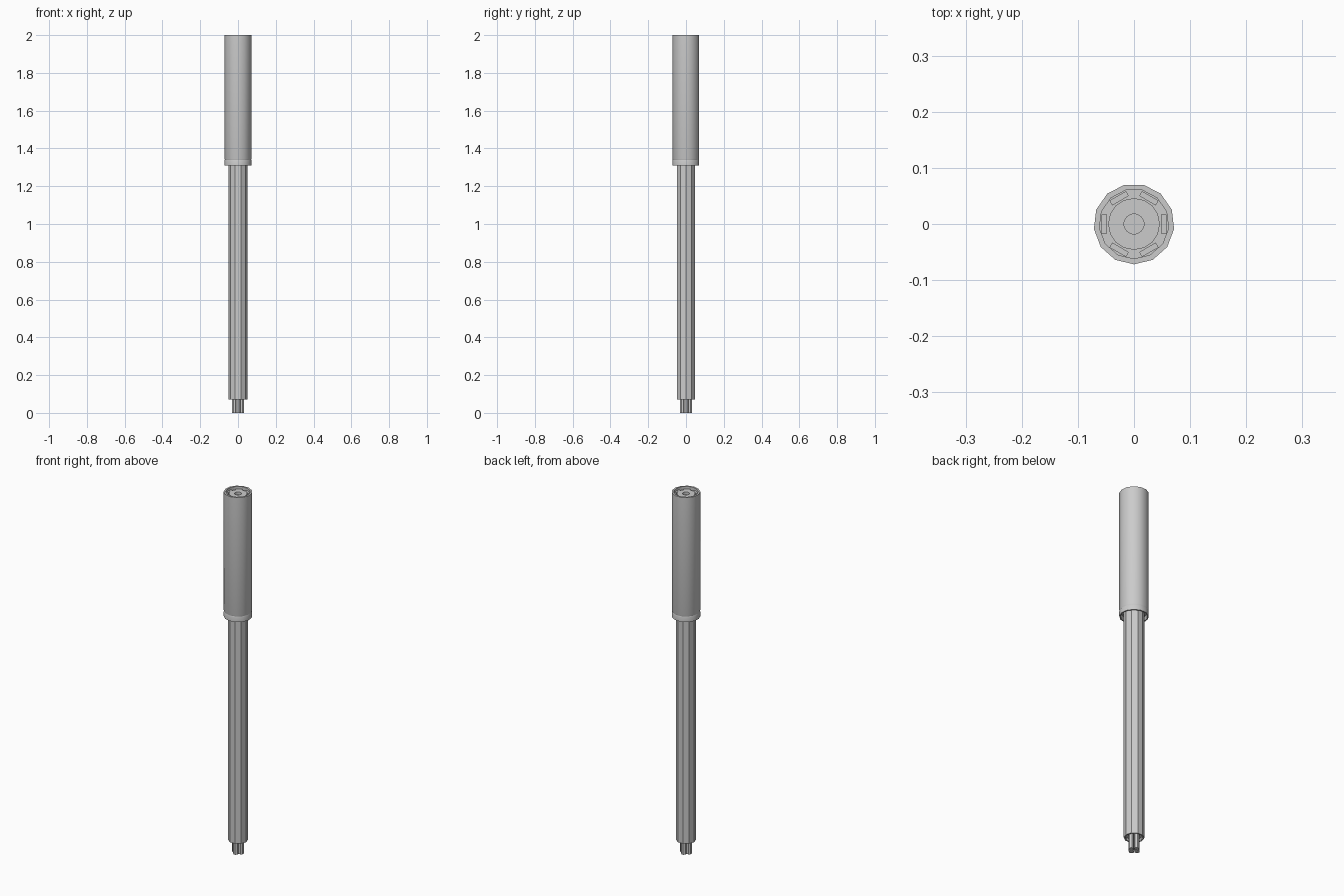
import bpy, bmesh, math
from mathutils import Matrix

cube = bpy.data.objects.get("Cube")
if cube:
    bpy.data.objects.remove(cube, do_unlink=True)

grey = bpy.data.materials.new("plain grey")
grey.use_nodes = True
colour = (0.6, 0.6, 0.6, 1)
grey.diffuse_color = colour
grey.node_tree.nodes["Principled BSDF"].inputs["Base Color"].default_value = colour


def finish(name, bm):
    """Turn a bmesh into a named, shaded object."""
    bmesh.ops.recalc_face_normals(bm, faces=bm.faces)
    mesh = bpy.data.meshes.new(name)
    bm.to_mesh(mesh)
    bm.free()
    mesh.materials.append(grey)
    obj = bpy.data.objects.new(name, mesh)
    bpy.context.collection.objects.link(obj)
    bpy.ops.object.select_all(action="DESELECT")
    obj.select_set(True)
    bpy.context.view_layer.objects.active = obj
    bpy.ops.object.shade_smooth_by_angle(angle=math.radians(30))
    return obj


def lathe(name, profile, sides, start=0.0, centre=(0, 0)):
    """Revolve (radius, height) points that begin and end on the axis."""
    bm = bmesh.new()
    cx, cy = centre
    rings = []
    for r, z in profile:
        if r == 0:
            rings.append([bm.verts.new((cx, cy, z))] * sides)
            continue
        angles = [start + math.tau * i / sides for i in range(sides)]
        rings.append([bm.verts.new((cx + r * math.cos(a), cy + r * math.sin(a), z))
                      for a in angles])
    for low, high in zip(rings, rings[1:]):
        for i in range(sides):
            j = (i + 1) % sides
            corners = list(dict.fromkeys((low[i], low[j], high[j], high[i])))
            bm.faces.new(corners)
    return finish(name, bm)


# Prongs at the bottom
for side, x, y in (("left", 1, 0), ("right", -1, 0), ("front", 0, -1), ("back", 0, 1)):
    lathe(side + "_prong", [(0, 0), (0.014, 0), (0.014, 0.09), (0, 0.09)],
          8, math.pi / 8, (x * 0.019, y * 0.019))

# Long faceted shaft, slightly hollow at its lower end
lathe("shaft", [(0, 0.085), (0.043, 0.085), (0.043, 0.07), (0.05, 0.07),
                (0.05, 1.34), (0, 1.34)], 10)

# Wide sleeve with a seam near its lower end and a recessed top
lathe("sleeve", [(0, 1.33), (0.062, 1.33), (0.066, 1.31), (0.072, 1.31),
                 (0.072, 1.335), (0.0705, 1.34), (0.072, 1.345), (0.072, 2),
                 (0.062, 2), (0.062, 1.97), (0, 1.97)], 13, -math.pi / 2)

# Round core with a central socket
lathe("core", [(0, 1.965), (0.046, 1.965), (0.046, 1.99), (0.018, 1.99),
               (0.018, 1.975), (0, 1.975)], 16)

# Six contact tabs round the core
for i in range(6):
    bm = bmesh.new()
    bmesh.ops.create_cube(bm, size=1, matrix=(
        Matrix.Rotation(i * math.pi / 3, 4, "Z")
        @ Matrix.Translation((0.053, 0, 1.977))
        @ Matrix.Diagonal((0.01, 0.034, 0.022, 1))))
    finish("contact_tab_%d" % (i + 1), bm)
